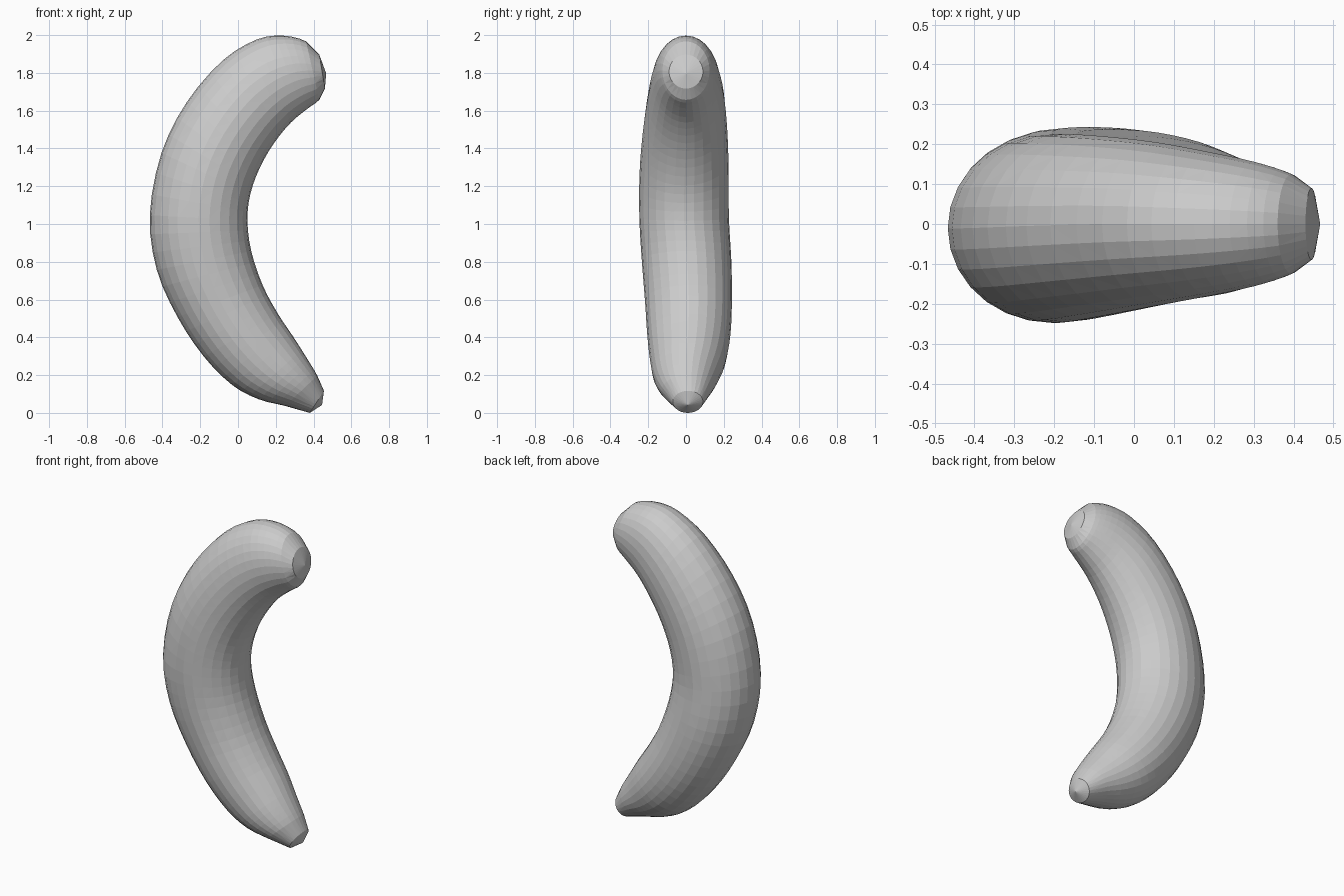
import bpy, bmesh, math
from mathutils import Vector

if "Cube" in bpy.data.objects:
    bpy.data.objects.remove(bpy.data.objects["Cube"])

SIDES = 28
STEPS = 3

# Cross-sections from top to bottom:
# outer x, outer z, inner x, inner z, y centre, y half-width
SECTIONS = [
    (0.43, 1.90, 0.46, 1.72, 0.00, 0.09),
    (0.36, 1.97, 0.43, 1.66, 0.00, 0.125),
    (0.24, 2.00, 0.37, 1.615, 0.00, 0.155),
    (0.10, 1.98, 0.28, 1.54, 0.00, 0.18),
    (-0.08, 1.87, 0.19, 1.43, 0.00, 0.205),
    (-0.27, 1.65, 0.115, 1.30, -0.005, 0.225),
    (-0.405, 1.38, 0.065, 1.16, -0.01, 0.236),
    (-0.467, 1.05, 0.05, 1.02, -0.01, 0.237),
    (-0.43, 0.76, 0.07, 0.86, 0.003, 0.237),
    (-0.32, 0.51, 0.13, 0.68, 0.013, 0.23),
    (-0.18, 0.30, 0.21, 0.53, 0.015, 0.22),
    (-0.03, 0.15, 0.29, 0.41, 0.01, 0.20),
    (0.11, 0.075, 0.36, 0.30, 0.00, 0.17),
    (0.25, 0.04, 0.42, 0.20, 0.00, 0.13),
    (0.38, 0.003, 0.455, 0.12, 0.01, 0.08),
]
TOP_TIP = (0.467, 0.0, 1.80)
BOTTOM_TIP = (0.445, 0.01, 0.045)


def spline(a, b, c, d, t):
    """Catmull-Rom blend of four sections."""
    return [0.5 * (2*q + (r-p)*t + (2*p-5*q+4*r-s)*t*t + (3*q-p-3*r+s)*t**3)
            for p, q, r, s in zip(a, b, c, d)]


def ring(bm, sec):
    """Oval ring spanning the outer and inner edge of the curve."""
    ox, oz, ix, iz, yc, hw = sec
    verts = []
    for k in range(SIDES):
        a = 2 * math.pi * k / SIDES
        m = 0.5 + 0.5 * math.cos(a)
        verts.append(bm.verts.new((ix + (ox-ix)*m, yc + hw*math.sin(a), iz + (oz-iz)*m)))
    return verts


# Curved body lofted through the sections
bm = bmesh.new()
n = len(SECTIONS)
rings = []
for i in range(n - 1):
    quad = [SECTIONS[min(max(i + j, 0), n - 1)] for j in (-1, 0, 1, 2)]
    steps = 1 if i in (0, n - 2) else STEPS
    for s in range(steps):
        rings.append(ring(bm, spline(*quad, s / steps)))
rings.append(ring(bm, SECTIONS[-1]))
for a, b in zip(rings, rings[1:]):
    for k in range(SIDES):
        j = (k + 1) % SIDES
        bm.faces.new((a[k], a[j], b[j], b[k]))

# Rounded ends
for loop, tip in ((rings[0], TOP_TIP), (rings[-1], BOTTOM_TIP)):
    v = bm.verts.new(Vector(tip))
    for k in range(SIDES):
        bm.faces.new((loop[k], loop[(k + 1) % SIDES], v))

low = min(v.co.z for v in bm.verts)
for v in bm.verts:
    v.co.z -= low
bmesh.ops.triangulate(bm, faces=bm.faces[:])
bmesh.ops.recalc_face_normals(bm, faces=bm.faces[:])
mesh = bpy.data.meshes.new("curved_body")
bm.to_mesh(mesh)
bm.free()
obj = bpy.data.objects.new("curved_body", mesh)
bpy.context.collection.objects.link(obj)
